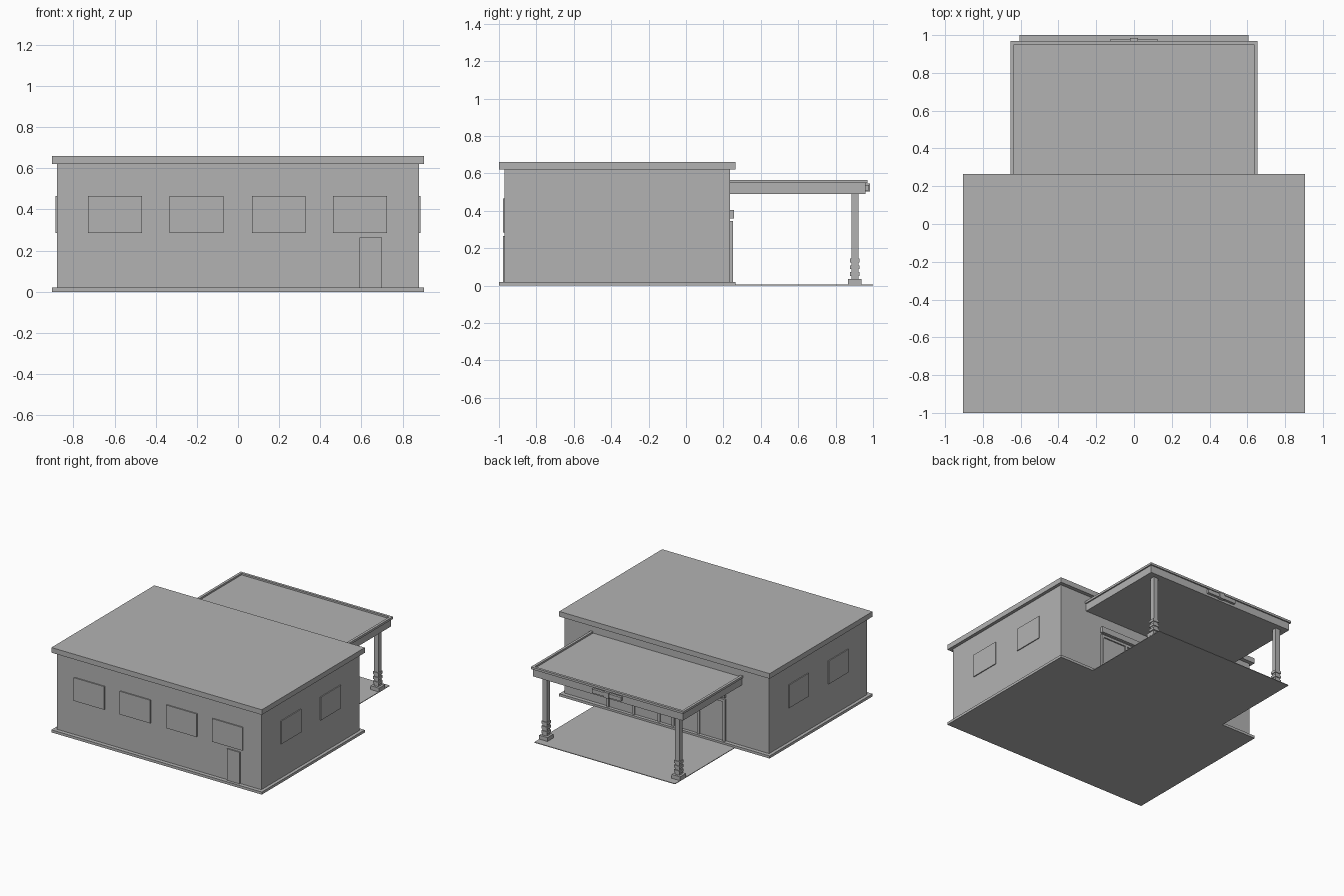
import bpy

cube = bpy.data.objects.get("Cube")
if cube:
    bpy.data.objects.remove(cube, do_unlink=True)

GREY = (0.45, 0.45, 0.45, 1.0)
grey = bpy.data.materials.new("plain grey")
grey.use_nodes = True
grey.diffuse_color = GREY
grey.node_tree.nodes["Principled BSDF"].inputs["Base Color"].default_value = GREY

CORNERS = [(0, 0), (1, 0), (1, 1), (0, 1)]


def box(name, x, y, z):
    """Box from three (low, high) ranges."""
    verts = [(x[i], y[j], z[k]) for k in (0, 1) for i, j in CORNERS]
    faces = [(3, 2, 1, 0), (4, 5, 6, 7)]
    faces += [(i, (i + 1) % 4, (i + 1) % 4 + 4, i + 4) for i in range(4)]
    mesh = bpy.data.meshes.new(name)
    mesh.from_pydata(verts, [], faces)
    mesh.materials.append(grey)
    obj = bpy.data.objects.new(name, mesh)
    bpy.context.collection.objects.link(obj)
    return obj


def around(centre, half):
    return (centre - half, centre + half)


# Main building
EAVE_X, EAVE_Y = (-0.905, 0.905), (-1.0, 0.265)
WALL_X, WALL_Y = (-0.88, 0.88), (-0.97, 0.235)
box("foundation", EAVE_X, EAVE_Y, (0, 0.02))
box("walls", WALL_X, WALL_Y, (0.02, 0.62))
box("roof_slab", EAVE_X, EAVE_Y, (0.62, 0.66))

# Windows and front door, thin plates on the walls
SILL = (0.285, 0.465)
for i, x in enumerate((-0.597, -0.202, 0.198, 0.593)):
    box(f"front_window_{i + 1}", around(x, 0.131), (-0.979, -0.97), SILL)
for i, y in enumerate((-0.61, -0.125)):
    box(f"left_window_{i + 1}", (0.88, 0.887), around(y, 0.122), SILL)
    box(f"right_window_{i + 1}", (-0.887, -0.88), around(y, 0.122), SILL)
box("front_door", (0.59, 0.70), (-0.979, -0.97), (0.02, 0.265))

# Glazed entrance under the canopy
for i, x in enumerate((-0.5, -0.28, -0.06, 0.06, 0.28, 0.5)):
    box(f"entrance_post_{i + 1}", around(x, 0.01), (0.235, 0.25), (0.02, 0.325))
box("entrance_head", (-0.51, 0.51), (0.235, 0.25), (0.325, 0.345))
box("entrance_glass", (-0.49, 0.49), (0.235, 0.24), (0.02, 0.325))
box("entrance_sign", (-0.51, 0.51), (0.235, 0.257), (0.36, 0.405))

# Canopy with a raised rim
box("canopy", (-0.645, 0.645), (0.235, 0.96), (0.49, 0.552))
for side, sign in (("left", 1), ("right", -1)):
    box(f"canopy_rim_{side}", around(sign * 0.645, 0.01), (0.235, 0.97), (0.548, 0.565))
box("canopy_rim_back", (-0.635, 0.635), (0.95, 0.97), (0.548, 0.565))
box("canopy_plaque", (-0.125, 0.125), (0.96, 0.979), (0.508, 0.538))
box("canopy_plaque_centre", around(0, 0.022), (0.96, 0.985), (0.502, 0.546))

# Columns with square bases and stacked rings
for side, sign in (("left", 1), ("right", -1)):
    x, y = sign * 0.57, 0.903
    box(f"column_{side}", around(x, 0.019), around(y, 0.019), (0.03, 0.49))
    box(f"column_base_{side}", around(x, 0.036), around(y, 0.036), (0.005, 0.035))
    for i in range(3):
        low = 0.052 + i * 0.036
        box(f"column_ring_{side}_{i + 1}", around(x, 0.025), around(y, 0.025), (low, low + 0.02))

# Paved floor below the canopy
box("porch_floor", (-0.605, 0.605), (0.26, 1.0), (0, 0.005))
